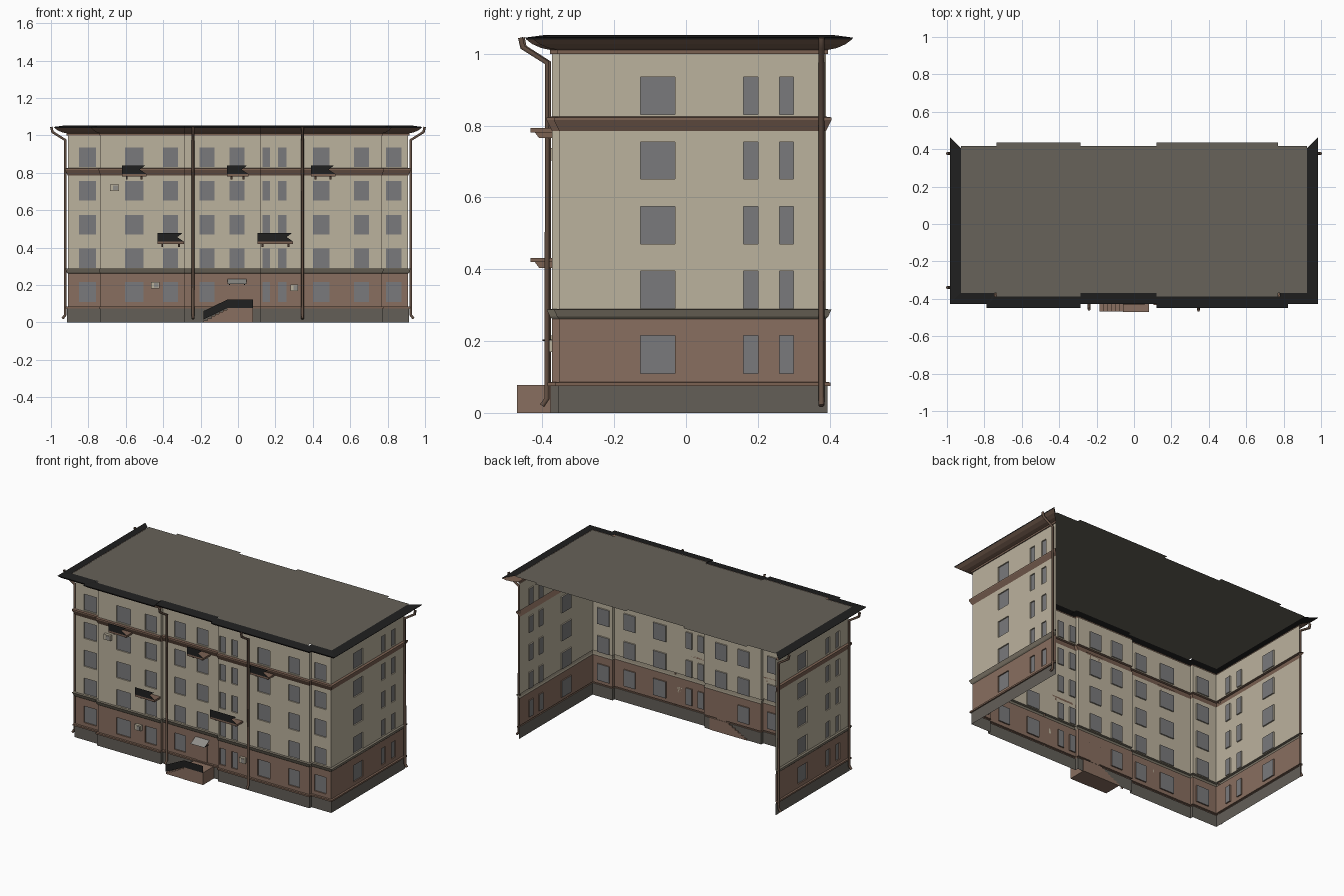
import bpy, bmesh
from mathutils import Vector

cube = bpy.data.objects.get("Cube")
if cube:
    bpy.data.objects.remove(cube)


def material(name, *rgb):
    m = bpy.data.materials.new(name)
    m.use_nodes = True
    m.diffuse_color = (*rgb, 1)
    m.node_tree.nodes["Principled BSDF"].inputs["Base Color"].default_value = (*rgb, 1)
    return m


PLASTER = material("beige plaster", .5, .445, .34)
LOWER = material("brown plaster", .25, .158, .115)
PLINTH = material("grey stone", .125, .114, .097)
TRIM = material("brown trim", .2, .122, .086)
LEDGE = material("olive ledge", .21, .185, .14)
GLASS = material("grey glass", .195, .195, .2)
DARK = material("dark metal", .014, .014, .014)
DECK = material("roof deck", .135, .122, .1)
PIPE = material("brown pipe", .13, .082, .058)
CANOPY = material("pale grey", .28, .27, .25)


def mesh_object(name, bm, mats):
    me = bpy.data.meshes.new(name)
    bm.to_mesh(me)
    bm.free()
    for m in mats:
        me.materials.append(m)
    ob = bpy.data.objects.new(name, me)
    bpy.context.collection.objects.link(ob)
    return ob


def box(name, mat, x0, x1, y0, y1, z0, z1):
    bm = bmesh.new()
    bmesh.ops.create_cube(bm, size=1)
    for v in bm.verts:
        v.co = ((x0, x1)[v.co.x > 0], (y0, y1)[v.co.y > 0], (z0, z1)[v.co.z > 0])
    return mesh_object(name, bm, [mat])


def plate(name, mat, points):
    bm = bmesh.new()
    bm.faces.new([bm.verts.new(p) for p in points])
    return mesh_object(name, bm, [mat])


# Plan of the three walls, from the back left round the front to the back right
SIDE, FRONT, BAY, BACK = .91, -.353, -.373, .39
BAYS = [(-.735, -.285), (.12, .77)]
plan = [(-SIDE, BACK), (-SIDE, FRONT)]
for a, b in BAYS:
    plan += [(a, FRONT), (a, BAY), (b, BAY), (b, FRONT)]
plan += [(SIDE, FRONT), (SIDE, BACK)]
plan = [Vector(p) for p in plan]

FRONT_WINDOWS = [(-.85, -.76), (-.605, -.505), (-.40, -.32), (-.205, -.125), (-.045, .035),
                 (.13, .172), (.215, .258), (.40, .49), (.62, .70), (.79, .875)]
RIGHT_WINDOWS = [(-.127, -.03), (.16, .20), (.26, .30)]
LEFT_WINDOWS = [(.037 - b, .037 - a) for a, b in RIGHT_WINDOWS]
FLOORS = [(.109 + .18 * i + .002 * (i > 0), .215 + .18 * i) for i in range(5)]

# Wall profile: offset from the wall, height, material of the strip that ends there
STRIPS = [PLINTH, TRIM, LOWER, LEDGE, PLASTER, DARK, GLASS]
profile = [(.004, 0, PLINTH), (.004, .075, PLINTH), (.012, .075, TRIM), (.012, .085, TRIM), (0, .086, TRIM),
           (0, .262, LOWER), (.006, .268, LEDGE), (.015, .288, LEDGE), (0, .289, LEDGE),
           (0, .785, PLASTER), (.005, .795, TRIM), (.015, .815, TRIM), (.015, .823, TRIM), (0, .825, TRIM),
           (0, 1.0, PLASTER), (.006, 1.0, TRIM), (.006, 1.011, TRIM), (.03, 1.016, TRIM),
           (.055, 1.027, TRIM), (.072, 1.04, TRIM), (.075, 1.045, DARK), (.015, 1.053, DARK)]
for floor in FLOORS:
    for z in floor:
        i = next(i for i, p in enumerate(profile) if p[1] > z)
        profile.insert(i, (0, z, profile[i][2]))


def columns():
    """Points along the plan with their offset direction and whether a window follows."""
    dirs = [(b - a).normalized() for a, b in zip(plan, plan[1:])]
    normals = [Vector((d.y, -d.x)) for d in dirs]
    for i, (a, b) in enumerate(zip(plan, plan[1:])):
        if (b - a).length < .05:       # inner bay returns stay tight, outer ones flare
            normals[i] *= .7 if abs(a.x) > .5 else 0
    ends = [Vector((0, 1))] + normals + [Vector((0, 1))]
    corner = [ends[i] + ends[i + 1] for i in range(len(plan))]
    cols = []
    for i, (a, b) in enumerate(zip(plan, plan[1:])):
        cols.append((a, corner[i], None))
        axis = 1 if abs(dirs[i].y) > .5 else 0
        wins = FRONT_WINDOWS if axis == 0 else LEFT_WINDOWS if a.x < -.9 else RIGHT_WINDOWS if a.x > .9 else []
        lo, hi = sorted((a[axis], b[axis]))
        inside = [w for w in wins if lo < w[0] and w[1] < hi]
        for w in sorted(inside, reverse=dirs[i][axis] < 0):
            for k, u in enumerate(w if dirs[i][axis] > 0 else w[::-1]):
                p = a.copy()
                p[axis] = u
                cols.append((p, normals[i], normals[i] if k == 0 else None))
    cols.append((plan[-1], corner[-1], None))
    return cols


# Walls, ledges and cornice in one folded sheet, windows inset
bm = bmesh.new()
cols = columns()
grid = [[bm.verts.new((*(p + n * o), z)) for o, z, _ in profile] for p, n, _ in cols]
bottoms = [f[0] for f in FLOORS]
for c in range(len(cols) - 1):
    for r in range(len(profile) - 1):
        quad = [grid[c][r], grid[c + 1][r], grid[c + 1][r + 1], grid[c][r + 1]]
        if (quad[0].co - quad[1].co).length < 1e-5:
            continue
        mat = STRIPS.index(profile[r + 1][2])
        face_dir = cols[c][2]
        is_door = r < 8 and abs(cols[c][0].x + .045) < .001
        if face_dir and profile[r][1] in bottoms and not is_door:
            back = [bm.verts.new(v.co - Vector((*face_dir, 0)) * .008) for v in quad]
            for k in range(4):
                m = (k + 1) % 4
                bm.faces.new((quad[k], quad[m], back[m], back[k])).material_index = mat
            bm.faces.new(back).material_index = STRIPS.index(GLASS)
        else:
            bm.faces.new(quad).material_index = mat
mesh_object("walls", bm, STRIPS)

# Flat roof deck, stepped at front and back with the bays
E, Z = .015, 1.052
deck = [(-SIDE - E, FRONT - E)]
for a, b in BAYS:
    deck += [(a, FRONT - E), (a, BAY - E), (b, BAY - E), (b, FRONT - E)]
deck += [(SIDE + E, FRONT - E), (SIDE + E, .417)]
for a, b in reversed(BAYS):
    deck += [(b, .417), (b, .437), (a, .437), (a, .417)]
deck.append((-SIDE - E, .417))
plate("roof_deck", DECK, [(x, y, Z) for x, y in deck])


# Balconies: slab, tapered brackets and a notched railing sheet
def balcony(x0, x1, z, wall):
    y = -.433
    box("balcony_slab", TRIM, x0, x1, y, wall, z - .012, z)
    for x in (x0 + .02, x1 - .03):
        bracket = box("balcony_bracket", TRIM, x, x + .01, y + .012, wall, z - .028, z - .012)
        for v in bracket.data.vertices:
            if v.co.z < z - .02 and v.co.y < wall - .01:
                v.co.y += .012
    plate("balcony_railing", DARK, [(x0, y, z), (x1, y, z), (x1 - .035, y, z + .024),
                                    (x1 - .005, y, z + .047), (x0, y, z + .047)])


for x0, x1, z, wall in [(-.62, -.49, .793, BAY), (-.06, .055, .793, FRONT), (.39, .52, .793, BAY),
                        (-.43, -.29, .432, BAY), (.105, .295, .432, BAY)]:
    balcony(x0, x1, z, wall)

# Entrance porch with steps, railing, door and canopy
box("porch_landing", LOWER, -.06, .08, -.47, FRONT, 0, .078)
for i in range(6):
    box("porch_step", LOWER, -.185 + i * .021, -.06, -.468, FRONT, 0, .011 * (i + 1))
plate("porch_railing", DARK, [(x, -.471, z) for x, z in
      [(-.185, .015), (-.055, .078), (.08, .078), (.08, .123), (-.055, .123), (-.185, .06)]])
box("entrance_door", LOWER, -.04, .03, FRONT - .004, FRONT, .079, .2)
plate("entrance_canopy", CANOPY, [(-.055, -.405, .205), (.045, -.405, .205),
                                  (.045, FRONT, .232), (-.055, FRONT, .232)])
for x in (-.045, .035):
    box("canopy_bracket", DARK, x - .002, x + .002, -.4, FRONT, .2, .204)

# Wall-mounted units
for x, z, w in [(-.66, .72, .024), (-.442, .198, .022), (.302, .186, .02)]:
    box("wall_unit", PLASTER, x - w, x + w, BAY - .018, BAY, z - .017, z + .017)
    box("wall_unit_grille", CANOPY, x - w * .3, x + w * .8, BAY - .02, BAY - .018, z - .012, z + .012)


# Drainpipes running from the eaves to the ground
def drainpipe(x, y, nx, ny):
    cu = bpy.data.curves.new("drainpipe", "CURVE")
    cu.dimensions = "3D"
    cu.bevel_depth = .008
    cu.bevel_resolution = 1
    cu.use_fill_caps = True
    path = [(.088, 1.045), (.082, 1.018), (.014, .975), (.014, .04), (.028, .02)]
    sp = cu.splines.new("POLY")
    sp.points.add(len(path) - 1)
    for pt, (o, z) in zip(sp.points, path):
        pt.co = (x + nx * o, y + ny * o, z, 1)
    ob = bpy.data.objects.new("drainpipe", cu)
    cu.materials.append(PIPE)
    bpy.context.collection.objects.link(ob)


drainpipe(-.24, FRONT - .015, 0, -1)
drainpipe(.345, BAY, 0, -1)
drainpipe(-SIDE, -.34, -1, 0)
for s in (-1, 1):
    drainpipe(s * SIDE, .377, s, 0)
